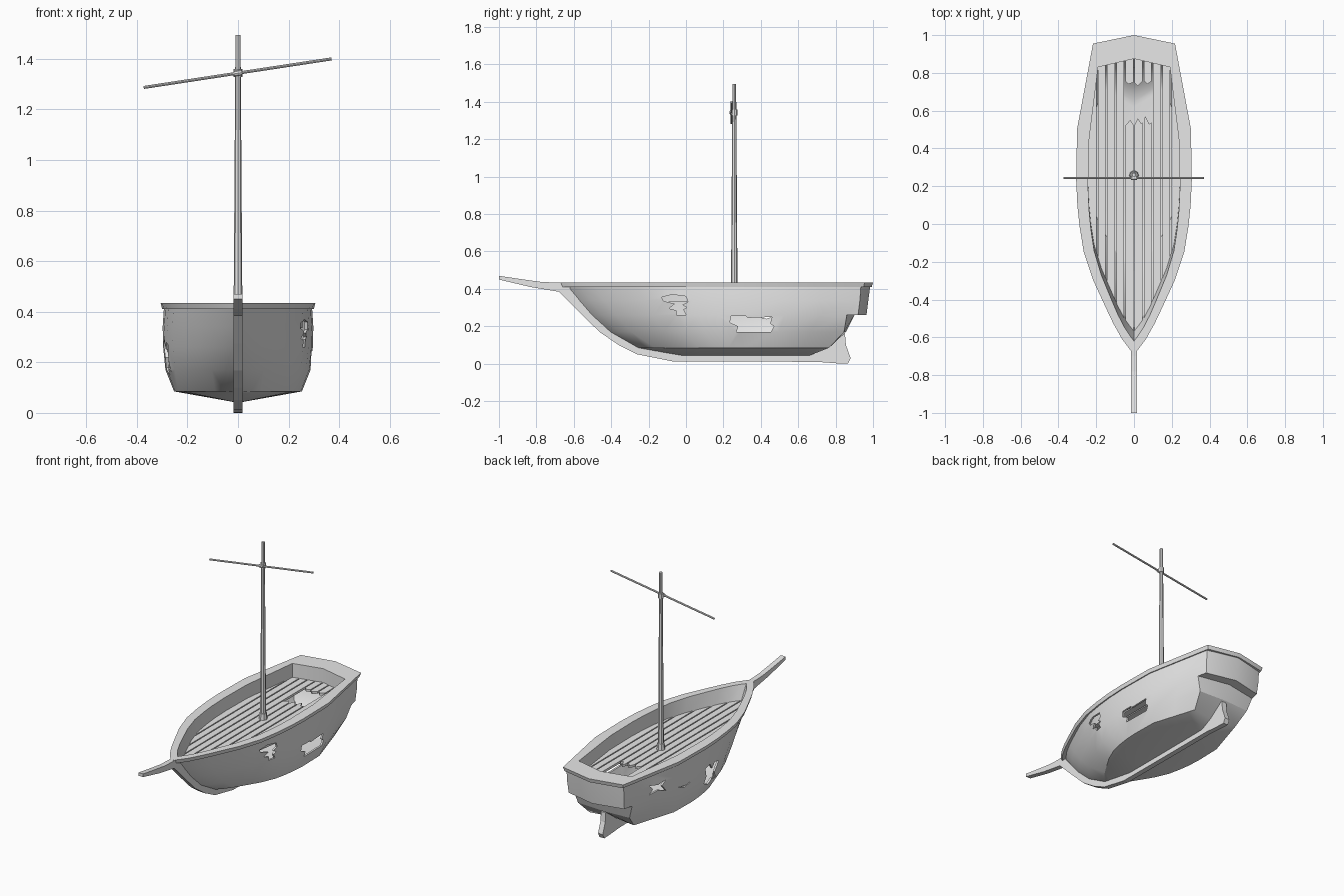
import bpy, bmesh, math
from mathutils import Vector

cube = bpy.data.objects.get("Cube")
if cube:
    bpy.data.objects.remove(cube)

grey = bpy.data.materials.new("weathered_grey")
grey.use_nodes = True
grey.diffuse_color = (0.8, 0.8, 0.8, 1)
grey.node_tree.nodes["Principled BSDF"].inputs["Base Color"].default_value = (0.8, 0.8, 0.8, 1)


def finish(name, bm):
    mesh = bpy.data.meshes.new(name)
    bm.to_mesh(mesh)
    bm.free()
    mesh.materials.append(grey)
    obj = bpy.data.objects.new(name, mesh)
    bpy.context.collection.objects.link(obj)
    return obj


def prism(name, points, axis, low, high):
    """Extrude a flat outline along x or z."""
    bm = bmesh.new()
    place = (lambda a, b: (low, a, b)) if axis == "x" else (lambda a, b: (a, b, low))
    face = bm.faces.new([bm.verts.new(place(a, b)) for a, b in points])
    grown = bmesh.ops.extrude_face_region(bm, geom=[face])["geom"]
    move = Vector((1, 0, 0) if axis == "x" else (0, 0, 1)) * (high - low)
    bmesh.ops.translate(bm, vec=move, verts=[g for g in grown if isinstance(g, bmesh.types.BMVert)])
    bmesh.ops.recalc_face_normals(bm, faces=bm.faces)
    return finish(name, bm)


def loft(name, rows, closed=False):
    """Skin neighbouring rows of points on the +x side, then mirror."""
    bm = bmesh.new()
    grid = [[bm.verts.new(p) for p in row] for row in rows]
    pairs = list(zip(grid, grid[1:])) + ([(grid[-1], grid[0])] if closed else [])
    for low, high in pairs:
        for i in range(len(low) - 1):
            bm.faces.new((low[i], low[i + 1], high[i + 1], high[i]))
    bmesh.ops.remove_doubles(bm, verts=bm.verts, dist=0.0005)
    obj = finish(name, bm)
    mirror = obj.modifiers.new("mirror", "MIRROR")
    mirror.merge_threshold = 0.001
    return obj


def cut(obj, cutters):
    for cutter in cutters:
        cutter.hide_render = True
        mod = obj.modifiers.new("cut", "BOOLEAN")
        mod.operation = "DIFFERENCE"
        mod.solver = "EXACT"
        mod.object = cutter


def apply(obj, cutters=()):
    bpy.context.view_layer.update()
    graph = bpy.context.evaluated_depsgraph_get()
    mesh = bpy.data.meshes.new_from_object(obj.evaluated_get(graph))
    obj.modifiers.clear()
    obj.data = mesh
    for cutter in cutters:
        bpy.data.objects.remove(cutter)


# Plan shape shared by hull, rail and deck: (share of length, share of half width)
PLAN = [(0, 0), (.02, .09), (.05, .21), (.1, .36), (.155, .5), (.24, .71), (.33, .87),
        (.41, .94), (.48, .98), (.56, 1), (.725, .985)]


def outline(z, half, bow, stern, corner, middle):
    flat = [(t, f * half) for t, f in PLAN]
    t0, x0 = flat[-1]
    flat += [(t, x0 + (corner - x0) * (t - t0) / (1 - t0)) for t in (.86, .958, 1)]
    row = [(x, bow + t * (stern - bow), z) for t, x in flat]
    return row + [(0, middle, z)]


# Hull: chine, bilge, counter step and topsides
chine = outline(.085, .253, -.27, .765, .16, .74)
bilge = outline(.17, .287, -.42, .845, .185, .855)
upper = outline(.26, .296, -.52, .92, .2, .965)
step = upper[:-2] + [upper[-3], (0, .9, .26)]
keel_line = []
for x, y, z in chine:
    y = min(y, .65)
    keel_line.append((0, y, .04 + .045 * max(0, (-.03 - y) / .24)))
hull = loft("hull", [keel_line, chine, bilge, step, upper,
                     outline(.34, .298, -.59, .93, .205, .975),
                     outline(.415, .293, -.645, .935, .205, .985)])
shell = hull.modifiers.new("shell", "SOLIDIFY")
shell.thickness = .012
shell.offset = -1

# Broken openings in the planking: side, then outline in y and z
HOLES = [
    (1, [(-.13, .355), (-.075, .37), (0, .36), (.01, .33), (-.02, .315), (.005, .3), (-.015, .29),
         (0, .26), (-.05, .26), (-.05, .285), (-.09, .295), (-.06, .32), (-.12, .335)]),
    (1, [(.24, .255), (.32, .255), (.33, .245), (.46, .25), (.45, .215), (.47, .2),
         (.455, .17), (.27, .17), (.28, .2), (.235, .22)]),
    (-1, [(.06, .27), (.11, .28), (.14, .25), (.17, .29), (.22, .28), (.2, .22), (.22, .18),
          (.16, .15), (.13, .18), (.08, .16), (.1, .21)]),
    (-1, [(.6, .35), (.66, .335), (.73, .35), (.7, .32), (.73, .29), (.66, .3), (.6, .28), (.63, .32)]),
    (-1, [(.37, .255), (.43, .25), (.5, .265), (.43, .24)]),
]
cutters = [prism("hole_cutter", pts, "x", *sorted((side * .12, side * .4))) for side, pts in HOLES]
cut(hull, cutters)
apply(hull, cutters)

# Rail with inner bulwark down to the deck
rail = loft("rail", [
    outline(.41, .3, -.68, .95, .21, .993),
    outline(.435, .306, -.69, .955, .217, 1),
    outline(.435, .243, -.62, .83, .19, .875),
    outline(.335, .243, -.565, .83, .19, .875),
    outline(.335, .255, -.575, .845, .2, .89),
    outline(.41, .255, -.63, .845, .2, .89)], closed=True)
apply(rail)

# Deck planks separated by slots, with a broken gap aft
side = [(x, y) for x, y, z in outline(0, .25, -.568, .838, .196, .882)]
deck = prism("deck_planks", side + [(-x, y) for x, y in side[-2:0:-1]], "z", .33, .345)
gap = [(-.048, .76), (-.03, .74), (0, .75), (.02, .73), (.05, .76), (.07, .74), (.098, .76),
       (.098, .54), (.08, .53), (.06, .57), (.04, .53), (.02, .56), (0, .52), (-.02, .55), (-.048, .52)]
cutters = [prism("gap_cutter", gap, "z", .3, .4)]
for k in range(-4, 5):
    c, w = k * .0487, .0035
    cutters.append(prism("slot_cutter", [(c - w, -1), (c + w, -1), (c + w, 1), (c - w, 1)], "z", .3, .4))
cut(deck, cutters)
apply(deck, cutters)

# Keel, stem, bowsprit and rudder in one timber profile
prism("keel_and_bowsprit", [
    (-1, .45), (-.83, .41), (-.68, .385), (-.57, .275), (-.46, .168), (-.36, .1), (-.26, .05),
    (-.075, .013), (.7, .01), (.81, .002), (.865, 0), (.88, .03), (.855, .1), (.85, .16),
    (.83, .17), (.8, .13), (.74, .095), (.65, .05), (-.03, .05), (-.25, .095), (-.41, .18),
    (-.51, .27), (-.62, .4), (-.62, .434), (-.7, .434), (-.78, .438), (-.9, .455), (-1, .47)],
    "x", -.017, .017)


def pole(name, start, end, r1, r2, sides=8):
    start, end = Vector(start), Vector(end)
    bm = bmesh.new()
    bmesh.ops.create_cone(bm, cap_ends=True, segments=sides, radius1=r1, radius2=r2,
                          depth=(end - start).length)
    obj = finish(name, bm)
    obj.rotation_mode = "QUATERNION"
    obj.rotation_quaternion = (end - start).to_track_quat("Z", "Y")
    obj.location = (start + end) / 2
    return obj


# Mast, foot collar, yard and lashing
MAST_Y = .258
pole("mast", (0, MAST_Y, .33), (0, MAST_Y, 1.495), .018, .01)
pole("mast_foot", (0, MAST_Y, .34), (0, MAST_Y, .385), .026, .022)
pole("yard", (-.373, .243, 1.287), (.37, .243, 1.4), .006, .006)
pole("lashing", (0, MAST_Y, 1.328), (0, MAST_Y, 1.36), .017, .017)
pole("yard_knot", (-.015, .243, 1.341), (.015, .243, 1.346), .011, .011)

# Smooth the curved planking, keep edges sharp
bpy.ops.object.select_all(action="DESELECT")
for obj in (hull, rail):
    obj.select_set(True)
bpy.context.view_layer.objects.active = hull
bpy.ops.object.shade_smooth_by_angle(angle=math.radians(30))
